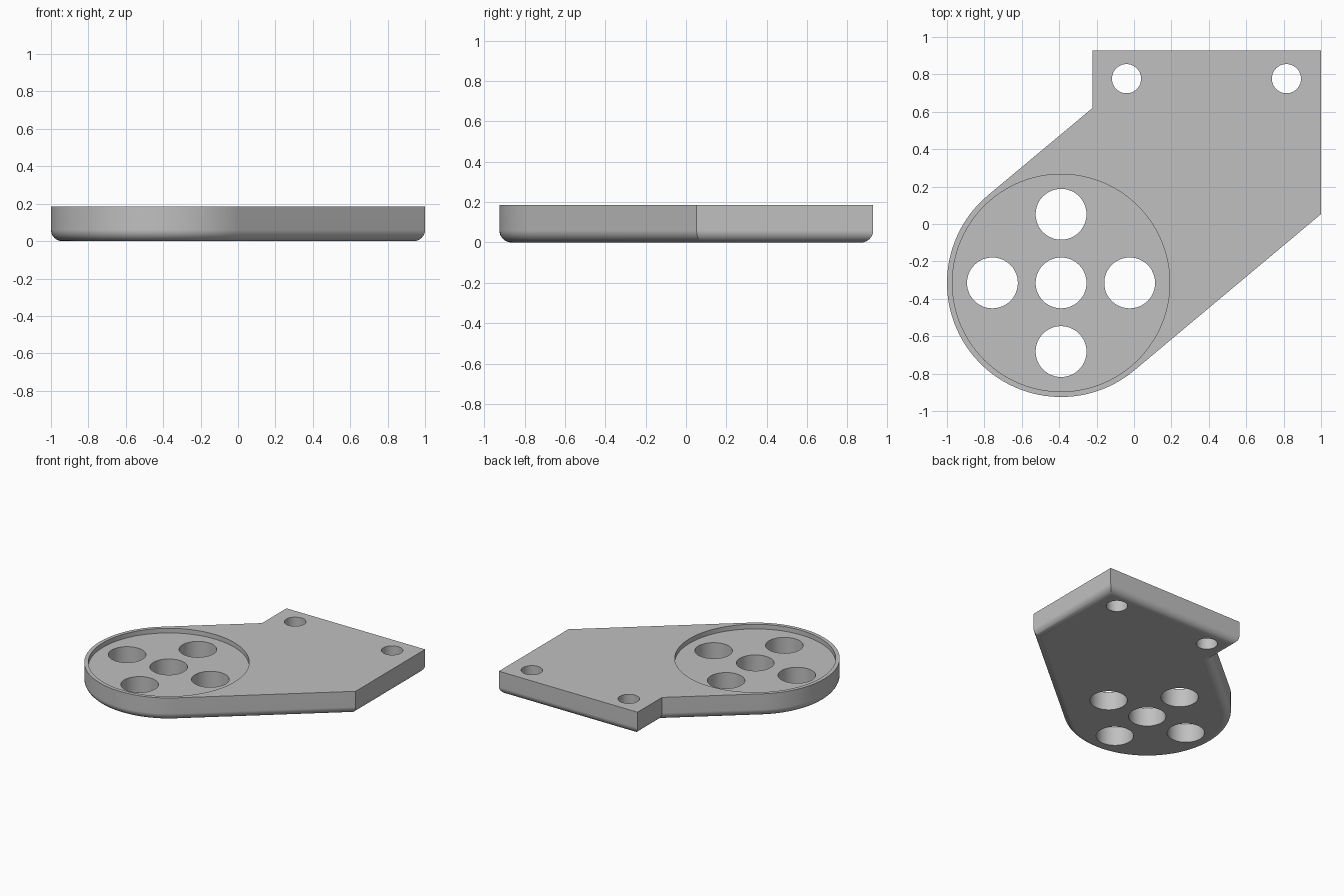
import bpy, bmesh
from math import sin, cos, pi, atan2
from mathutils import Vector

if "Cube" in bpy.data.objects:
    bpy.data.objects.remove(bpy.data.objects["Cube"])

HEIGHT, FILLET, RECESS = 0.185, 0.06, 0.037
CENTRE, RADIUS = Vector((-0.39, -0.315)), 0.61
ARC_STEPS, FILLET_STEPS = 56, 8

grey = bpy.data.materials.new("plain grey")
grey.use_nodes = True
grey.diffuse_color = (0.53, 0.53, 0.53, 1)
grey.node_tree.nodes["Principled BSDF"].inputs["Base Color"].default_value = grey.diffuse_color


def make_object(name, bm):
    bmesh.ops.recalc_face_normals(bm, faces=bm.faces)
    mesh = bpy.data.meshes.new(name)
    bm.to_mesh(mesh)
    bm.free()
    mesh.materials.append(grey)
    obj = bpy.data.objects.new(name, mesh)
    bpy.context.collection.objects.link(obj)
    return obj


def offset(points, distance):
    """Move a counter-clockwise outline inwards with mitred corners."""
    result = []
    for i, p in enumerate(points):
        a = (p - points[i - 1]).normalized()
        b = (points[(i + 1) % len(points)] - p).normalized()
        na, nb = Vector((-a.y, a.x)), Vector((-b.y, b.x))
        result.append(p + (na + nb) * distance / (1 + na.dot(nb)))
    return result


# Outline: round end with two parallel tangents running to a square mount
start = atan2(0.768, -0.64)
outline = [CENTRE + RADIUS * Vector((cos(start + pi * i / ARC_STEPS), sin(start + pi * i / ARC_STEPS)))
           for i in range(ARC_STEPS + 1)]
outline += [Vector(p) for p in ((1, 0.053), (1, 0.928), (-0.222, 0.928), (-0.222, 0.62))]

# Plate body: stacked outlines with a rounded lower edge
layers = []
for i in range(FILLET_STEPS + 1):
    t = pi / 2 * i / FILLET_STEPS
    layers.append((FILLET * (1 - sin(t)), FILLET * (1 - cos(t))))
layers.append((0, HEIGHT))
bm = bmesh.new()
rings = [[bm.verts.new((p.x, p.y, z)) for p in offset(outline, d)] for d, z in layers]
for low, high in zip(rings, rings[1:]):
    for i in range(len(low)):
        j = (i + 1) % len(low)
        bm.faces.new((low[i], low[j], high[j], high[i]))
bm.faces.new(rings[0])
bm.faces.new(rings[-1])
plate = make_object("mounting_plate", bm)


def cut(x, y, radius, bottom, segments=48):
    """Sink a cylinder into the plate from above."""
    tool_bm = bmesh.new()
    bmesh.ops.create_cone(tool_bm, cap_ends=True, segments=segments, radius1=radius, radius2=radius, depth=1)
    bmesh.ops.translate(tool_bm, vec=(x, y, bottom + 0.5), verts=tool_bm.verts)
    tool = make_object("cutter", tool_bm)
    tool.hide_render = True
    mod = plate.modifiers.new("cut", "BOOLEAN")
    mod.operation, mod.solver, mod.object = "DIFFERENCE", "EXACT", tool
    bpy.context.view_layer.objects.active = plate
    bpy.ops.object.modifier_apply(modifier=mod.name)
    bpy.data.objects.remove(tool)


# Shallow round recess, five large holes in a cross, two mounting holes
cut(CENTRE.x, CENTRE.y, 0.581, HEIGHT - RECESS, 96)
for dx, dy in ((0, 0), (1, 0), (-1, 0), (0, 1), (0, -1)):
    cut(CENTRE.x + 0.367 * dx, CENTRE.y + 0.367 * dy, 0.136, -0.2)
for x in (-0.04, 0.815):
    cut(x, 0.777, 0.078, -0.2)

# Smooth curved walls, flat plane faces
bpy.ops.object.select_all(action="DESELECT")
plate.select_set(True)
bpy.context.view_layer.objects.active = plate
bpy.ops.object.shade_smooth_by_angle(angle=pi / 6)
weighted = plate.modifiers.new("flat planes", "WEIGHTED_NORMAL")
weighted.keep_sharp = True
